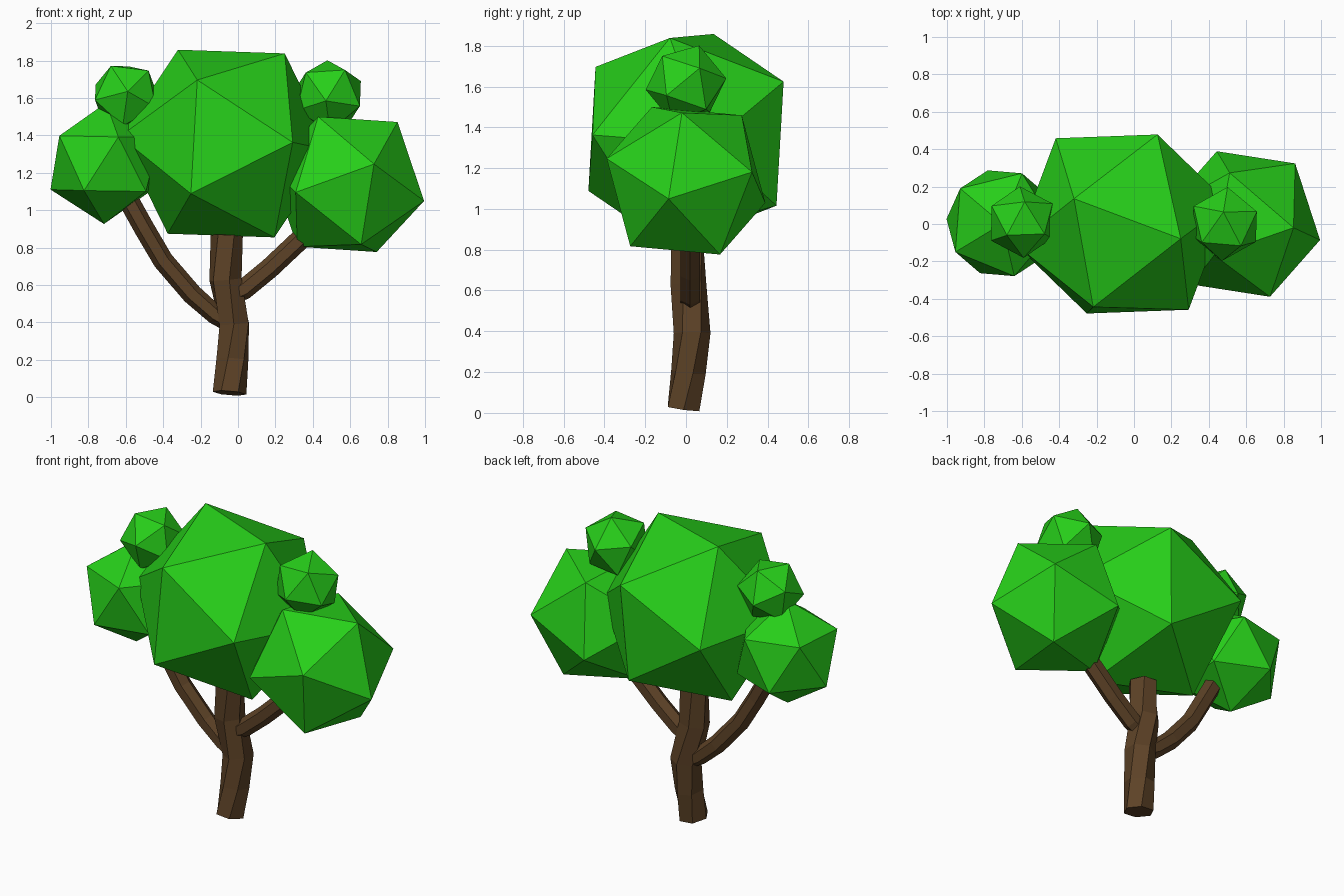
import bpy, bmesh, math
from mathutils import Vector

if "Cube" in bpy.data.objects:
    bpy.data.objects.remove(bpy.data.objects["Cube"])


def material(name, rgb):
    m = bpy.data.materials.new(name)
    m.diffuse_color = (*rgb, 1)
    m.use_nodes = True
    m.node_tree.nodes["Principled BSDF"].inputs["Base Color"].default_value = m.diffuse_color
    return m


leaf = material("leaf_green", (0.02, 0.62, 0.01))
bark = material("bark_brown", (0.11, 0.055, 0.02))


def finish(bm, name, mat):
    bmesh.ops.recalc_face_normals(bm, faces=bm.faces[:])
    me = bpy.data.meshes.new(name)
    bm.to_mesh(me)
    bm.free()
    me.materials.append(mat)
    ob = bpy.data.objects.new(name, me)
    bpy.context.collection.objects.link(ob)


def leaf_ball(name, centre, radius, pole, neighbour):
    """Icosahedron turned so two adjacent corners point along the given directions."""
    c, p = Vector(centre), Vector(pole).normalized()
    q = Vector(neighbour)
    u = (q - p * q.dot(p)).normalized()
    w = p.cross(u)
    corners = [p]
    for k in range(5):
        a = math.tau * k / 5
        corners.append((p + 2 * (u * math.cos(a) + w * math.sin(a))) / math.sqrt(5))
    bm = bmesh.new()
    for d in corners:
        for s in (1, -1):
            bm.verts.new(c + d * s * radius)
    bmesh.ops.convex_hull(bm, input=bm.verts[:])
    finish(bm, name, leaf)


def limb(name, path, radii, sides=6, twist=0.0):
    """Faceted tube along a path, capped at both ends."""
    pts = [Vector(p) for p in path]
    bm = bmesh.new()
    rings = []
    for i, p in enumerate(pts):
        t = (pts[min(i + 1, len(pts) - 1)] - pts[max(i - 1, 0)]).normalized()
        u = Vector((0, 1, 0)).cross(t).normalized()
        v = t.cross(u)
        ring = []
        for k in range(sides):
            a = math.tau * k / sides + twist * i
            ring.append(bm.verts.new(p + radii[i] * (u * math.cos(a) + v * math.sin(a))))
        rings.append(ring)
    for r0, r1 in zip(rings, rings[1:]):
        for k in range(sides):
            j = (k + 1) % sides
            bm.faces.new((r0[k], r0[j], r1[j], r1[k]))
    bm.faces.new(rings[0][::-1])
    bm.faces.new(rings[-1])
    finish(bm, name, bark)


# Trunk and the two branches
limb("trunk", [(-.045, -.012, .022), (-.03, .012, .2), (-.02, .03, .39),
               (-.067, .012, .63), (-.06, .005, .87)],
     [.09, .088, .09, .09, .086], twist=0.25)
limb("left_branch", [(-.05, .03, .40), (-.12, .03, .44), (-.245, .03, .55),
                     (-.40, .02, .73), (-.50, .01, .90), (-.60, .01, 1.08)],
     [.05, .052, .055, .055, .055, .055])
limb("right_branch", [(-.03, .02, .55), (.03, .02, .575), (.17, .02, .69), (.34, .02, .85)],
     [.055, .055, .055, .055])

# Foliage
leaf_ball("main_foliage", (-.063, 0, 1.356), .58, (-.257, .135, .50), (.303, -.075, .484))
leaf_ball("right_foliage", (.585, 0, 1.138), .428, (.407, -.085, -.088), (.268, -.02, .332))
leaf_ball("left_foliage", (-.711, .004, 1.25), .324, (.07, -.278, .139), (-.116, -.267, -.151))
leaf_ball("upper_left_foliage", (-.60, .01, 1.61), .193, (.01, -.19, .025), (-.075, -.08, .155))
leaf_ball("upper_right_foliage", (.485, 0, 1.612), .2, (.165, .064, .075), (.16, -.075, -.04))
